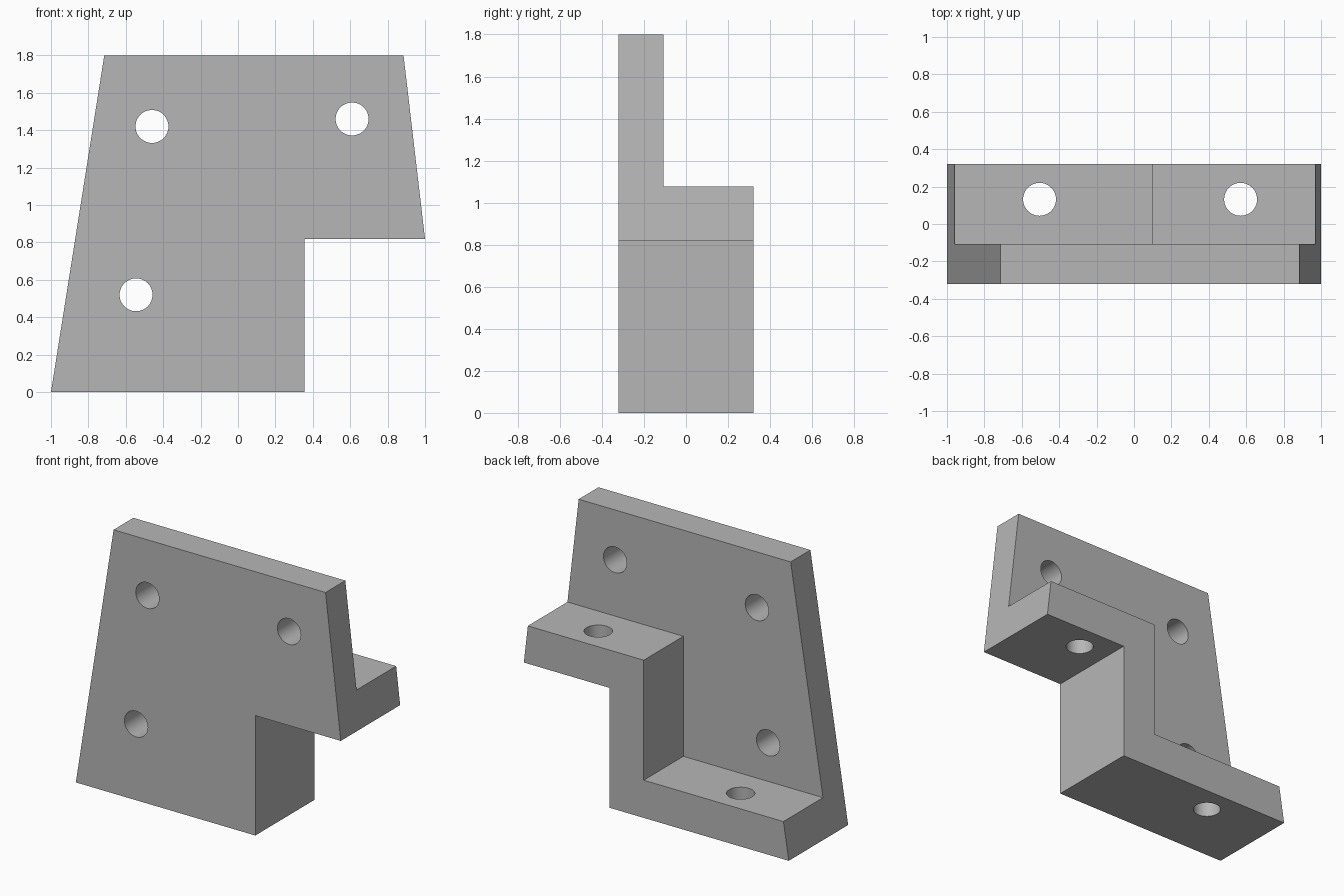
import bpy, bmesh
from math import pi
from mathutils import Matrix, Vector

if "Cube" in bpy.data.objects:
    bpy.data.objects.remove(bpy.data.objects["Cube"], do_unlink=True)

FRONT, PLATE_BACK, BACK = -0.32, -0.107, 0.32
HOLE_RADIUS = 0.088

grey = bpy.data.materials.new("plain grey")
grey.use_nodes = True
colour = (0.47, 0.47, 0.47, 1)
grey.diffuse_color = colour
grey.node_tree.nodes["Principled BSDF"].inputs["Base Color"].default_value = colour


def add_object(name, bm):
    bmesh.ops.recalc_face_normals(bm, faces=bm.faces)
    mesh = bpy.data.meshes.new(name)
    bm.to_mesh(mesh)
    bm.free()
    mesh.materials.append(grey)
    obj = bpy.data.objects.new(name, mesh)
    bpy.context.collection.objects.link(obj)
    return obj


def prism(name, outline, y0, y1):
    """Extrude an x-z outline along y."""
    bm = bmesh.new()
    face = bm.faces.new([bm.verts.new((x, y0, z)) for x, z in outline])
    grown = bmesh.ops.extrude_face_region(bm, geom=[face])["geom"]
    verts = [g for g in grown if isinstance(g, bmesh.types.BMVert)]
    bmesh.ops.translate(bm, verts=verts, vec=Vector((0, y1 - y0, 0)))
    return add_object(name, bm)


def hole_cutter(name, centre, along_y):
    bm = bmesh.new()
    turn = Matrix.Rotation(pi / 2, 4, "X") if along_y else Matrix()
    bmesh.ops.create_cone(bm, cap_ends=True, segments=48, radius1=HOLE_RADIUS,
                          radius2=HOLE_RADIUS, depth=3,
                          matrix=Matrix.Translation(centre) @ turn)
    return add_object(name, bm)


# Full-depth bracket block with its notched, tapered outline
bracket = prism("stepped_bracket",
                [(-1, 0), (0.355, 0), (0.355, 0.818), (1, 0.818),
                 (0.885, 1.8), (-0.715, 1.8)], FRONT, BACK)

# Space behind the plate and above the stepped flange
cutters = [prism("step_cutter",
                 [(-1.2, 0.257), (0.095, 0.257), (0.095, 1.076),
                  (1.2, 1.076), (1.2, 2), (-1.2, 2)], PLATE_BACK, 0.5)]

# Bolt holes through the plate, then through the two shelves
for x, z in [(-0.46, 1.42), (0.61, 1.46), (-0.545, 0.52)]:
    cutters.append(hole_cutter("plate_hole_cutter", (x, 0, z), True))
for x in (-0.505, 0.57):
    cutters.append(hole_cutter("shelf_hole_cutter", (x, 0.132, 0), False))

for cutter in cutters:
    cutter.hide_render = True
    mod = bracket.modifiers.new("cut", "BOOLEAN")
    mod.operation = "DIFFERENCE"
    mod.solver = "EXACT"
    mod.object = cutter

# Bake the cuts and drop the cutters
depsgraph = bpy.context.evaluated_depsgraph_get()
result = bpy.data.meshes.new_from_object(bracket.evaluated_get(depsgraph))
bracket.modifiers.clear()
bracket.data = result
result.materials.clear()
result.materials.append(grey)
for poly in result.polygons:
    poly.material_index = 0
for cutter in cutters:
    bpy.data.objects.remove(cutter, do_unlink=True)

# Smooth hole walls, crisp edges
bpy.ops.object.select_all(action="DESELECT")
bracket.select_set(True)
bpy.context.view_layer.objects.active = bracket
bpy.ops.object.shade_smooth_by_angle()
